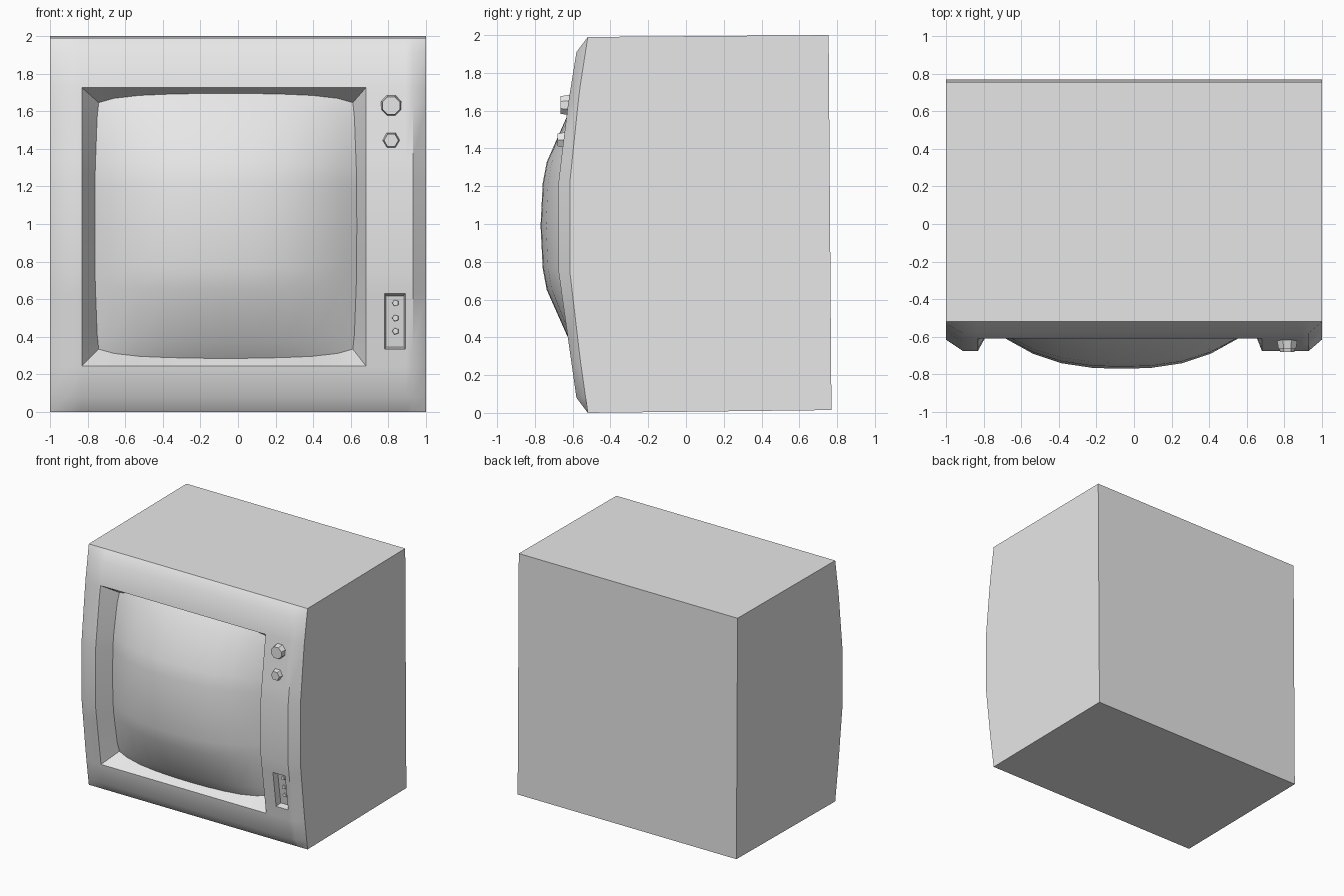
import bpy, bmesh, math
from mathutils import Matrix

cube = bpy.data.objects.get("Cube")
if cube:
    bpy.data.objects.remove(cube, do_unlink=True)

GREY = (0.8, 0.8, 0.8, 1)
mat = bpy.data.materials.new("light grey plastic")
mat.use_nodes = True
mat.diffuse_color = GREY
next(n for n in mat.node_tree.nodes
     if n.type == 'BSDF_PRINCIPLED').inputs["Base Color"].default_value = GREY


def finish(bm, name, angle):
    """Turn a bmesh into a named, shaded object."""
    mesh = bpy.data.meshes.new(name)
    bm.to_mesh(mesh)
    bm.free()
    mesh.materials.append(mat)
    if angle:
        mesh.shade_smooth()
        mesh.set_sharp_from_angle(angle=math.radians(angle))
    ob = bpy.data.objects.new(name, mesh)
    bpy.context.collection.objects.link(ob)
    return ob


def lerp_profile(points, z):
    for (z0, y0), (z1, y1) in zip(points, points[1:]):
        if z <= z1:
            return y0 + (y1 - y0) * (z - z0) / (z1 - z0)
    return points[-1][1]


# Curved front: profile across the face and along the outer side edges
FACE = [(0, -.52), (.08, -.58), (.36, -.62), (.75, -.675),
        (1.22, -.675), (1.6, -.63), (1.91, -.58), (1.99, -.52)]
EDGE = [(0, -.52), (.28, -.56), (.75, -.615), (1.22, -.615), (1.7, -.565), (1.99, -.52)]

# Screen opening, sampled in -1..1 units
half = [0, .32, .48, .88, 1]
V = [-h for h in reversed(half[1:])] + half
half = [0, .22, .46, .68, .88, 1]
U = [-h for h in reversed(half[1:])] + half
CX, CZ = -.075, .985
open_x = [CX + .755 * u for u in U]
open_z = [CZ + .74 * v for v in V]


def dome(u, v):
    """Point on the bulging picture tube."""
    a, b = abs(u) ** 2.6, abs(v) ** 2.6
    x = -.065 + .697 * u * (1 - .018 * v ** 2 - .012 * v ** 8)
    z = .99 + .705 * v * (1 - .03 * u ** 2 - .04 * u ** 8)
    return x, -.77 + .22 * (a + b - a * b) + .06 * a * b, z


# Cabinet: front grid with openings, then sides and back
xs = [-1, -.91] + open_x + [.78, .89, .93, 1]
zs = [0, .08] + open_z + [1.91, 1.99]
nx, nz = len(xs), len(zs)
bm = bmesh.new()
grid = [[bm.verts.new((x, lerp_profile(EDGE if abs(x) == 1 else FACE, z), z))
         for z in zs] for x in xs]
ox0, ox1 = 2, 1 + len(U)
oz0, oz1 = 2, 1 + len(V)
px, pz = ox1 + 1, oz0 + 1          # cell of the small control recess
for i in range(nx - 1):
    for j in range(nz - 1):
        in_screen = ox0 <= i < ox1 and oz0 <= j < oz1
        if not in_screen and (i, j) != (px, pz):
            bm.faces.new((grid[i][j], grid[i + 1][j], grid[i + 1][j + 1], grid[i][j + 1]))

# Sloped walls from the opening in to the tube rim
nu, nv = len(U), len(V)
ring = ([(i, 0) for i in range(nu)] + [(nu - 1, j) for j in range(1, nv)]
        + [(i, nv - 1) for i in range(nu - 2, -1, -1)] + [(0, j) for j in range(nv - 2, 0, -1)])
outer = [grid[ox0 + i][oz0 + j] for i, j in ring]
inner = [bm.verts.new(dome(U[i], V[j])) for i, j in ring]
for k in range(len(ring)):
    n = (k + 1) % len(ring)
    bm.faces.new((outer[k], outer[n], inner[n], inner[k]))

# Control recess walls and floor
rim = [grid[px][pz], grid[px + 1][pz], grid[px + 1][pz + 1], grid[px][pz + 1]]
mx, mz = (xs[px] + xs[px + 1]) / 2, (zs[pz] + zs[pz + 1]) / 2
floor = [bm.verts.new((mx + (v.co.x - mx) * .86, v.co.y + .05, mz + (v.co.z - mz) * .92))
         for v in rim]
for k in range(4):
    n = (k + 1) % 4
    bm.faces.new((rim[k], rim[n], floor[n], floor[k]))
bm.faces.new(floor)

# Plain sides, top, bottom and back
bl, br, tr, tl = [bm.verts.new(p) for p in
                  ((-1, .77, .015), (1, .77, .015), (1, .755, 2), (-1, .755, 2))]
bm.faces.new([grid[0][j] for j in range(nz)] + [tl, bl])
bm.faces.new([grid[-1][j] for j in reversed(range(nz))] + [br, tr])
bm.faces.new([grid[i][0] for i in reversed(range(nx))] + [bl, br])
bm.faces.new([grid[i][-1] for i in range(nx)] + [tr, tl])
bm.faces.new((br, bl, tl, tr))
finish(bm, "cabinet", 36)

# Bulging screen
bm = bmesh.new()
tube = [[bm.verts.new(dome(u, v)) for v in V] for u in U]
for i in range(nu - 1):
    for j in range(nv - 1):
        bm.faces.new((tube[i][j], tube[i + 1][j], tube[i + 1][j + 1], tube[i][j + 1]))
finish(bm, "screen", 50)


def knob(name, x, z, r_base, r_tip, sides, y_back, y_tip, turn=0):
    """Tapered faceted knob pointing forward."""
    bm = bmesh.new()
    bmesh.ops.create_cone(bm, cap_ends=True, segments=sides, radius1=r_base,
                          radius2=r_tip, depth=y_back - y_tip,
                          matrix=Matrix.Translation((x, (y_back + y_tip) / 2, z))
                          @ Matrix.Rotation(math.pi / 2, 4, 'X')
                          @ Matrix.Rotation(turn, 4, 'Z'))
    finish(bm, name, 0)


knob("channel_knob", .815, 1.63, .062, .05, 8, -.6, -.665, math.pi / 8)
knob("volume_knob", .815, 1.445, .052, .038, 6, -.62, -.68, math.pi / 6)
for n, z in enumerate((.58, .5, .43)):
    y = lerp_profile(FACE, z) + .05
    knob("control_button_%d" % (n + 1), .838, z, .02, .017, 5, y + .01, y - .012, math.pi / 2)
